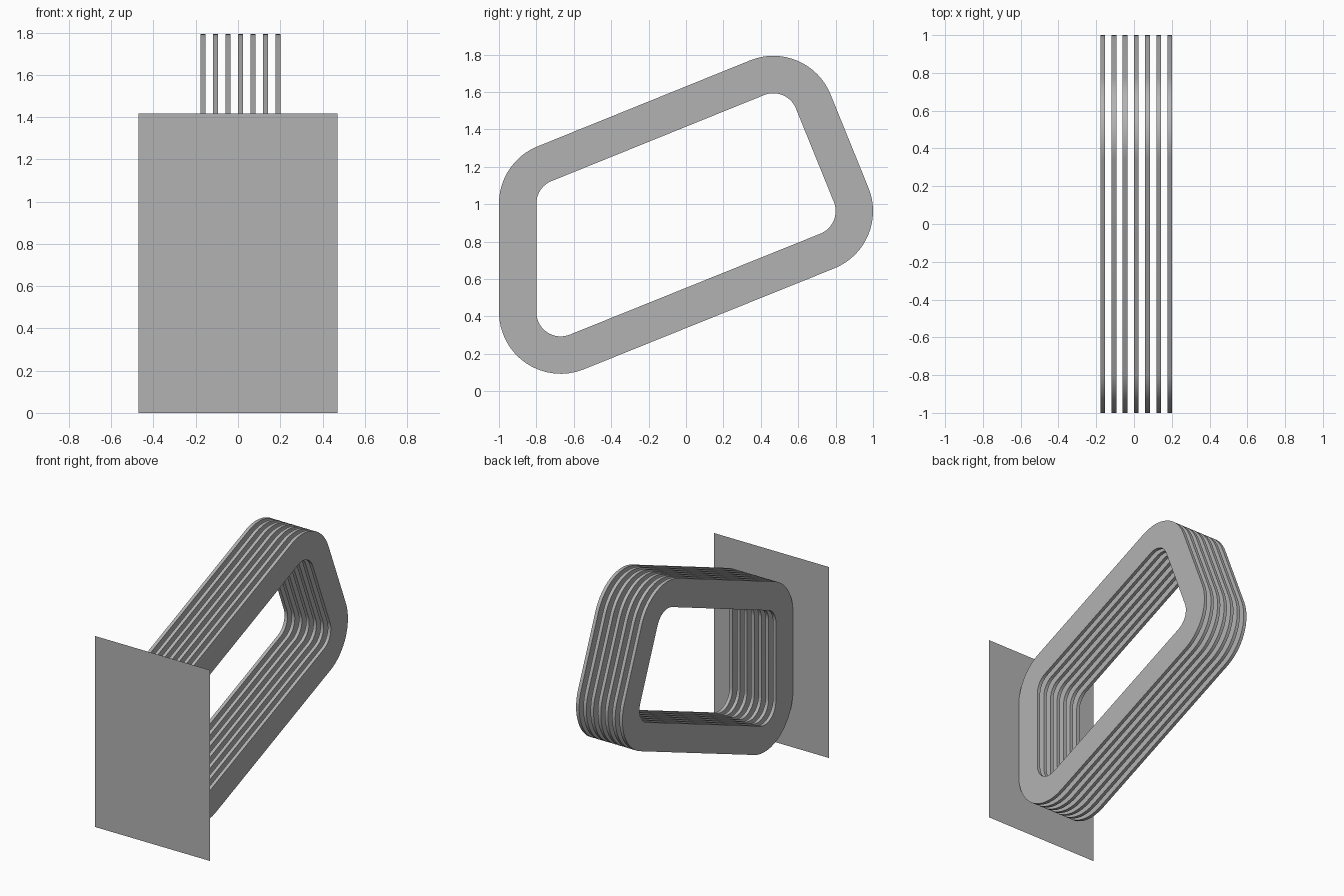
import bpy, bmesh, math
from mathutils import Vector

cube = bpy.data.objects.get("Cube")
if cube:
    bpy.data.objects.remove(cube, do_unlink=True)

grey = bpy.data.materials.new("light_grey")
grey.use_nodes = True
colour = (0.45, 0.45, 0.45, 1)
grey.diffuse_color = colour
grey.node_tree.nodes["Principled BSDF"].inputs["Base Color"].default_value = colour

# Corner centres of the leaning frame (y, z), anticlockwise from lower front
CORNERS = [Vector(c) for c in ((-0.67, 0.423), (0.67, 0.963), (0.467, 1.463), (-0.67, 1.003))]
OUTER, INNER = 0.33, 0.13
THICK, PITCH, MIDDLE, COUNT = 0.025, 0.0592, 0.012, 7
STEPS = 16


def rounded_outline(radius):
    points = []
    for i, c in enumerate(CORNERS):
        before = c - CORNERS[i - 1]
        after = CORNERS[(i + 1) % len(CORNERS)] - c
        start = math.atan2(before.y, before.x) - math.pi / 2
        end = math.atan2(after.y, after.x) - math.pi / 2
        sweep = (end - start) % math.tau
        for s in range(STEPS + 1):
            a = start + sweep * s / STEPS
            points.append(c + radius * Vector((math.cos(a), math.sin(a))))
    return points


def add_object(name, bm):
    mesh = bpy.data.meshes.new(name)
    bm.to_mesh(mesh)
    bm.free()
    mesh.materials.append(grey)
    obj = bpy.data.objects.new(name, mesh)
    bpy.context.collection.objects.link(obj)
    return obj


# Flat loops standing side by side
def add_loop(name, x):
    bm = bmesh.new()
    rings = [[bm.verts.new((x + side * THICK / 2, p.x, p.y)) for p in rounded_outline(r)]
             for r, side in ((OUTER, -1), (OUTER, 1), (INNER, 1), (INNER, -1))]
    n = len(rings[0])
    for k in range(4):
        a, b = rings[k], rings[(k + 1) % 4]
        for i in range(n):
            j = (i + 1) % n
            bm.faces.new((a[i], a[j], b[j], b[i]))
    bmesh.ops.recalc_face_normals(bm, faces=bm.faces)
    return add_object(name, bm)


loops = [add_loop(f"frame_loop_{i + 1}", MIDDLE + (i - COUNT // 2) * PITCH) for i in range(COUNT)]

# Thin upright panel across the front
bm = bmesh.new()
corners = ((-0.472, 0), (0.472, 0), (0.472, 1.417), (-0.472, 1.417))
bm.faces.new([bm.verts.new((x, -1.001, z)) for x, z in corners])
add_object("front_panel", bm)

# Smooth round corners, crisp edges
bpy.ops.object.select_all(action="DESELECT")
for obj in loops:
    obj.select_set(True)
bpy.context.view_layer.objects.active = loops[0]
bpy.ops.object.shade_smooth_by_angle(angle=math.radians(30))
